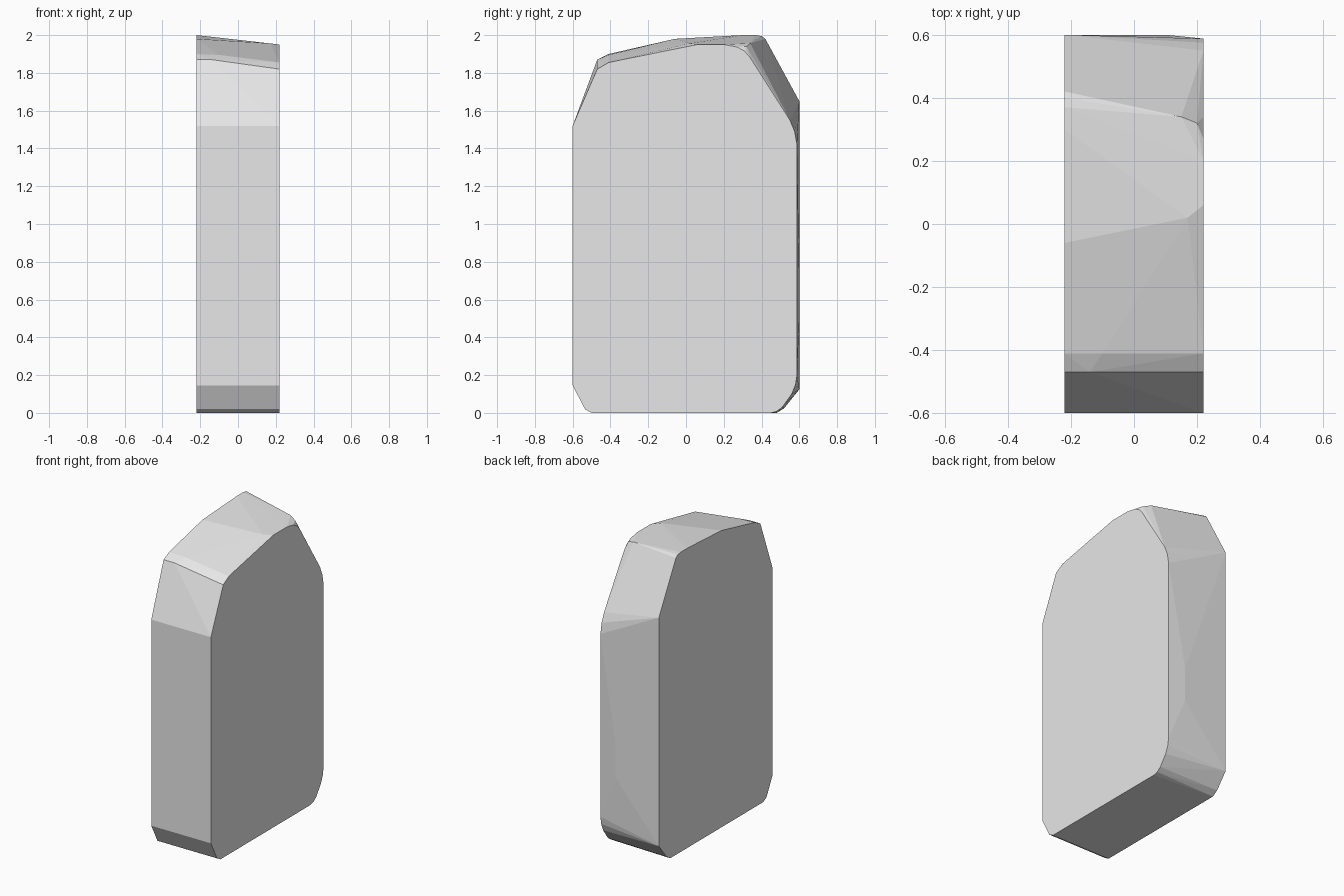
import bpy
import bmesh

cube = bpy.data.objects.get("Cube")
if cube:
    bpy.data.objects.remove(cube, do_unlink=True)

HALF = 0.22  # half of the slab thickness

# Shared front edge and bottom of both side outlines, as (y, z)
front = [(-0.6, 1.52), (-0.6, 0.145), (-0.535, 0.02), (-0.5, 0)]

# Lower, rounder outline on the left side
left_side = front + [
    (0.45, 0), (0.48, 0.008), (0.51, 0.03), (0.56, 0.1), (0.58, 0.15), (0.588, 0.2),
    (0.588, 1.42), (0.575, 1.49), (0.55, 1.55), (0.34, 1.88), (0.31, 1.915),
    (0.27, 1.937), (0.2, 1.95), (0.06, 1.95), (-0.41, 1.855), (-0.47, 1.82)]

# Taller, sharper outline on the right side
right_side = front + [
    (0.48, 0), (0.52, 0.025), (0.6, 0.125), (0.6, 1.65), (0.42, 1.98),
    (0.4, 1.995), (0.37, 2.0), (0.3, 2.0), (-0.06, 1.98), (-0.41, 1.9), (-0.47, 1.87)]

# Slight facet corners between the sides: back, top ridge and front shoulder
facets = [(0.1, 0.6, 0.5), (0.1, 0.6, 0.72), (0.15, 0.34, 1.957), (0.2, 0.32, 1.94),
          (0.17, 0.02, 1.956), (-0.14, -0.47, 1.87), (-0.1, -0.41, 1.895)]

# Stone slab: flat-sided convex skin over the two outlines
bm = bmesh.new()
points = [(HALF, y, z) for y, z in left_side]
points += [(-HALF, y, z) for y, z in right_side] + facets
for p in points:
    bm.verts.new(p)
hull = bmesh.ops.convex_hull(bm, input=bm.verts[:])
loose = [v for v in bm.verts if not v.link_faces]
bmesh.ops.delete(bm, geom=loose, context='VERTS')
bmesh.ops.dissolve_limit(bm, angle_limit=0.002, verts=bm.verts[:], edges=bm.edges[:])
bmesh.ops.recalc_face_normals(bm, faces=bm.faces[:])
mesh = bpy.data.meshes.new("stone_slab")
bm.to_mesh(mesh)
bm.free()
slab = bpy.data.objects.new("stone_slab", mesh)
bpy.context.collection.objects.link(slab)

# Plain light grey
grey = bpy.data.materials.new("light_grey")
grey.use_nodes = True
grey.diffuse_color = (0.8, 0.8, 0.8, 1)
grey.node_tree.nodes["Principled BSDF"].inputs["Base Color"].default_value = (0.8, 0.8, 0.8, 1)
mesh.materials.append(grey)
